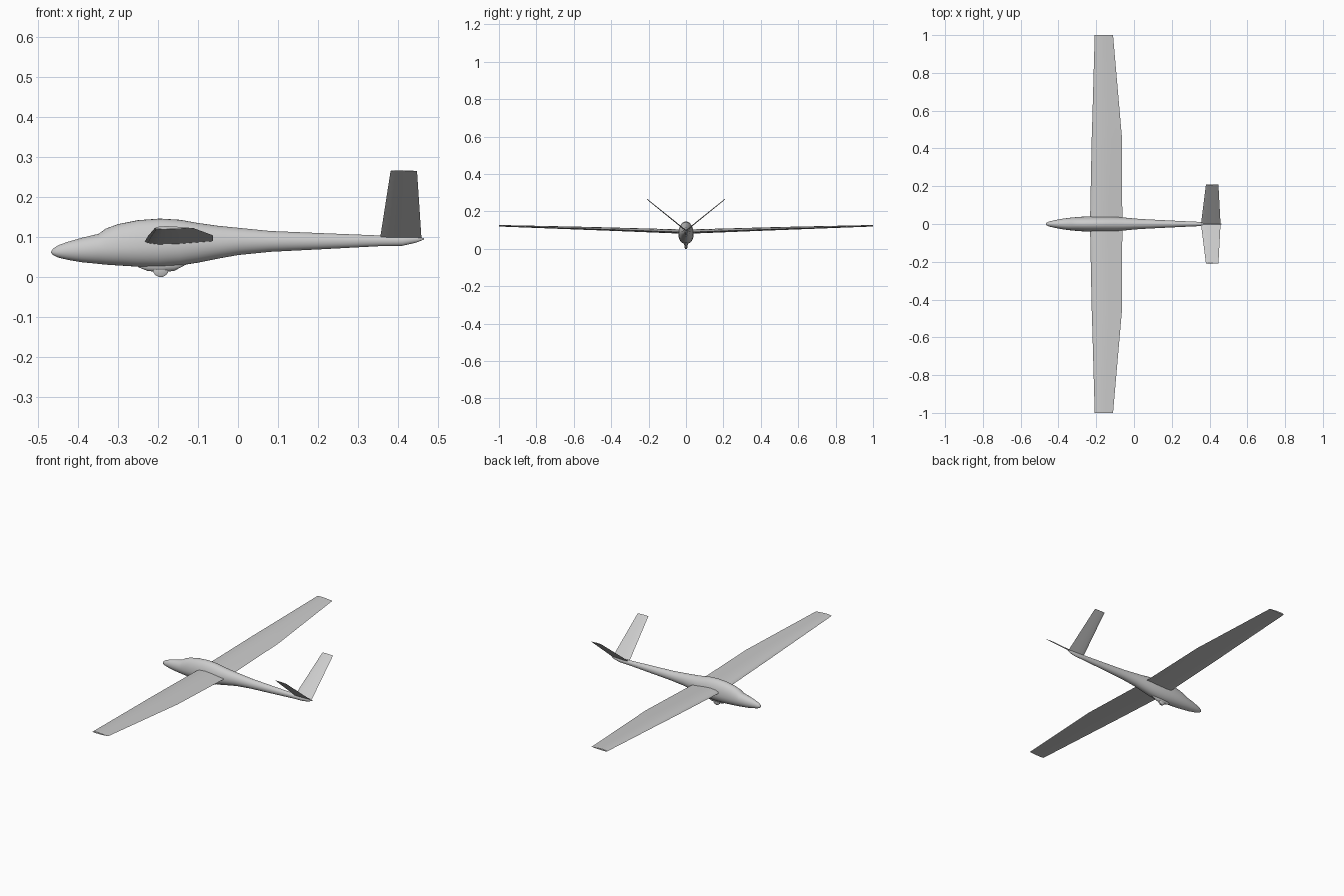
import bpy
import bmesh
from math import cos, sin, pi, radians
from mathutils import Vector

if "Cube" in bpy.data.objects:
    bpy.data.objects.remove(bpy.data.objects["Cube"], do_unlink=True)

grey = bpy.data.materials.new("light grey")
grey.use_nodes = True
grey.diffuse_color = (0.6, 0.6, 0.6, 1)
grey.node_tree.nodes["Principled BSDF"].inputs["Base Color"].default_value = (0.6, 0.6, 0.6, 1)


def loft(name, rings, angle=40):
    """Skin a list of equal-length rings, close both ends and shade smooth."""
    bm = bmesh.new()
    loops = [[bm.verts.new(p) for p in ring] for ring in rings]
    n = len(loops[0])
    for a, b in zip(loops, loops[1:]):
        for i in range(n):
            j = (i + 1) % n
            bm.faces.new((a[i], a[j], b[j], b[i]))
    bm.faces.new(loops[0])
    bm.faces.new(loops[-1])
    bmesh.ops.recalc_face_normals(bm, faces=bm.faces)
    mesh = bpy.data.meshes.new(name)
    bm.to_mesh(mesh)
    bm.free()
    obj = bpy.data.objects.new(name, mesh)
    bpy.context.collection.objects.link(obj)
    mesh.materials.append(grey)
    bpy.ops.object.select_all(action="DESELECT")
    obj.select_set(True)
    bpy.context.view_layer.objects.active = obj
    bpy.ops.object.shade_smooth_by_angle(angle=radians(angle))
    return obj


def hull_ring(x, top, bottom, mid, half, n=32):
    """Egg-shaped section: separate upper and lower heights about mid."""
    ring = []
    for i in range(n):
        a = 2 * pi * i / n
        reach = top - mid if sin(a) > 0 else mid - bottom
        ring.append((x, half * cos(a), mid + reach * sin(a)))
    return ring


# Fuselage stations: x, top, bottom, widest height, half width
stations = [
    (-0.467, 0.063, 0.061, 0.062, 0.001),
    (-0.462, 0.071, 0.055, 0.062, 0.008),
    (-0.450, 0.079, 0.049, 0.063, 0.013),
    (-0.425, 0.088, 0.043, 0.065, 0.019),
    (-0.390, 0.098, 0.037, 0.067, 0.026),
    (-0.348, 0.108, 0.033, 0.070, 0.032),
    (-0.330, 0.121, 0.031, 0.071, 0.034),
    (-0.300, 0.132, 0.029, 0.073, 0.037),
    (-0.250, 0.142, 0.026, 0.075, 0.040),
    (-0.195, 0.146, 0.025, 0.077, 0.041),
    (-0.145, 0.143, 0.029, 0.079, 0.040),
    (-0.100, 0.135, 0.036, 0.082, 0.038),
    (-0.050, 0.128, 0.046, 0.085, 0.034),
    (0.000, 0.123, 0.055, 0.088, 0.029),
    (0.080, 0.115, 0.063, 0.089, 0.024),
    (0.200, 0.110, 0.069, 0.090, 0.018),
    (0.350, 0.104, 0.077, 0.091, 0.011),
    (0.410, 0.102, 0.078, 0.091, 0.009),
    (0.445, 0.101, 0.086, 0.094, 0.006),
    (0.465, 0.097, 0.094, 0.095, 0.001),
]
loft("fuselage", [hull_ring(*s) for s in stations], 60)

# Aerofoil: chord fraction and height as a fraction of thickness
foil = [(0, 0), (0.03, 0.28), (0.12, 0.52), (0.3, 0.65), (0.55, 0.5), (0.8, 0.22),
        (1, 0.02), (0.8, -0.1), (0.5, -0.28), (0.2, -0.35), (0.04, -0.2)]


def foil_ring(lead, trail, y, z, thick, up=(0, 0, 1)):
    return [Vector((lead + c * (trail - lead), y, z)) + Vector(up) * h * thick for c, h in foil]


# Wings and V-tail, one of each per side
for side, label in ((1, "left"), (-1, "right")):
    wing = [
        foil_ring(-0.233, -0.062, 0, 0.088, 0.023),
        foil_ring(-0.224, -0.063, 0.45 * side, 0.104, 0.017),
        foil_ring(-0.221, -0.071, 0.54 * side, 0.107, 0.016),
        foil_ring(-0.208, -0.111, side, 0.122, 0.008),
    ]
    loft(label + "_wing", wing)
    tilt = (0, -0.62 * side, 0.78)
    tail = [
        foil_ring(0.355, 0.458, 0.003 * side, 0.098, 0.006, tilt),
        foil_ring(0.381, 0.447, 0.209 * side, 0.265, 0.004, tilt),
    ]
    loft(label + "_tail_fin", tail)

# Wheel fairing under the belly
fairing = [(-0.25, 0.025, 0.004), (-0.225, 0.015, 0.01), (-0.19, 0.013, 0.012),
           (-0.16, 0.015, 0.01), (-0.125, 0.034, 0.004)]
loft("wheel_fairing", [hull_ring(x, 0.06, low, 0.032, half, 16) for x, low, half in fairing])

# Landing wheel with rounded tread
wheel = []
for y, r in ((-0.007, 0.016), (-0.004, 0.02), (0.004, 0.02), (0.007, 0.016)):
    wheel.append([(-0.193 + r * cos(pi * i / 12), y, 0.02 + r * sin(pi * i / 12)) for i in range(24)])
loft("wheel", wheel)
